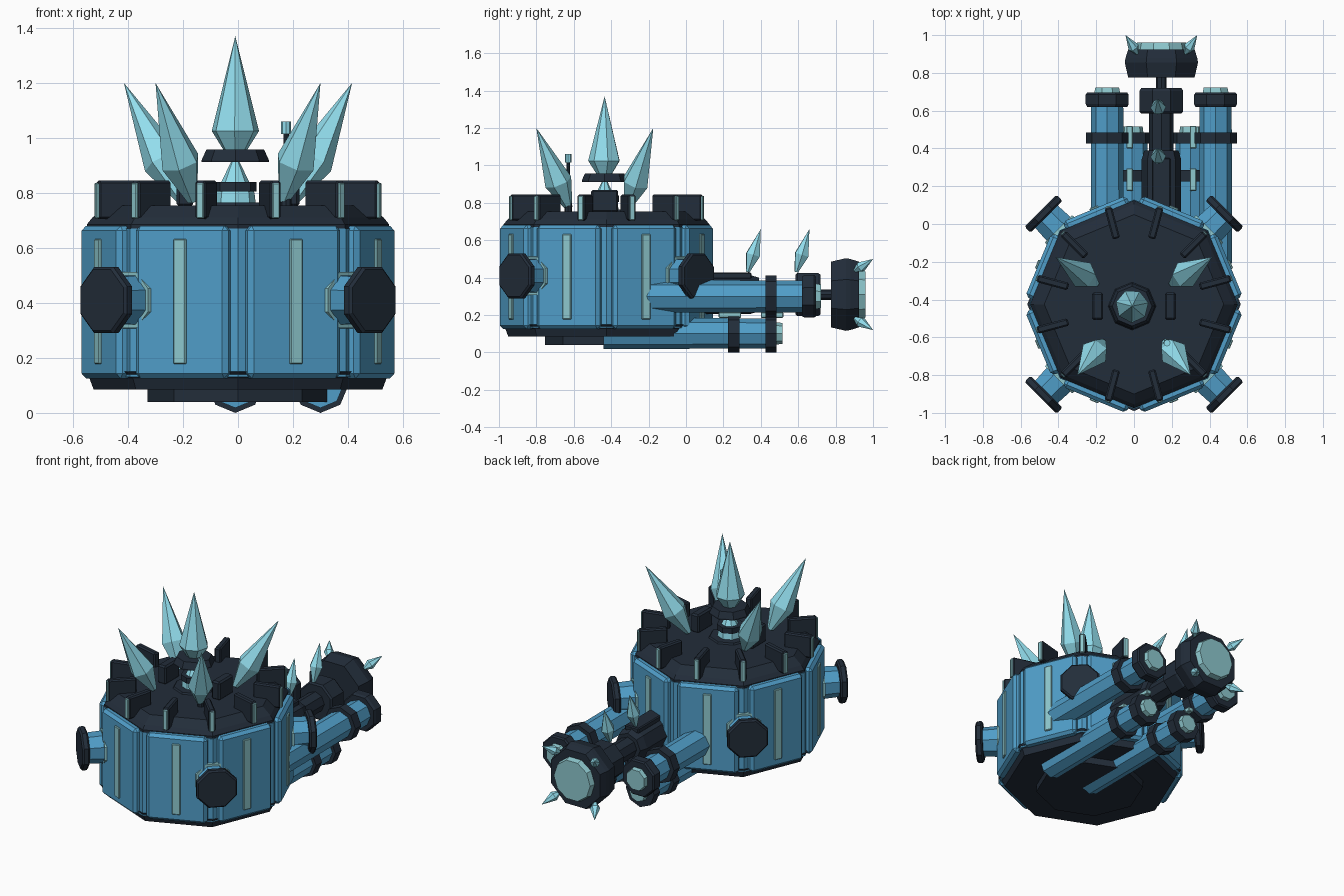
import bpy, bmesh, math
from mathutils import Vector, Matrix

if "Cube" in bpy.data.objects:
    bpy.data.objects.remove(bpy.data.objects["Cube"])

def material(name, rgb):
    m = bpy.data.materials.new(name)
    m.diffuse_color = (*rgb, 1)
    m.use_nodes = True
    m.node_tree.nodes["Principled BSDF"].inputs["Base Color"].default_value = m.diffuse_color
    return m

BLUE = material("blue_plate", (0.08, 0.34, 0.58))
DARK = material("dark_metal", (0.016, 0.026, 0.042))
GLOW = material("pale_crystal", (0.29, 0.73, 0.85))
TEAL = material("pale_strip", (0.27, 0.58, 0.62))
C = Vector((0, -0.425, 0))   # drum centre
O = math.pi / 8

def finish(bm, name, mat):
    bmesh.ops.recalc_face_normals(bm, faces=bm.faces)
    me = bpy.data.meshes.new(name)
    bm.to_mesh(me)
    bm.free()
    me.materials.append(mat)
    ob = bpy.data.objects.new(name, me)
    bpy.context.collection.objects.link(ob)
    return ob

def lathe(name, mat, origin, direction, profile, n=8, phase=0.0):
    """n-sided solid along direction; profile = (distance, radius) pairs, radius 0 = point."""
    d = Vector(direction).normalized()
    x = Vector((1, 0, 0)) if abs(d.z) > 0.99 else Vector((0, 0, 1)).cross(d).normalized()
    y = d.cross(x)
    o = Vector(origin)
    bm = bmesh.new()
    rings = []
    for t, r in profile:
        if r == 0:
            rings.append([bm.verts.new(o + d * t)])
        else:
            rings.append([bm.verts.new(o + d * t + r * (x * math.cos(a) + y * math.sin(a)))
                          for a in (phase + 2 * math.pi * i / n for i in range(n))])
    for a, b in zip(rings, rings[1:]):
        for i in range(n):
            j = (i + 1) % n
            if len(a) == 1:
                bm.faces.new((a[0], b[i], b[j]))
            elif len(b) == 1:
                bm.faces.new((a[i], a[j], b[0]))
            else:
                bm.faces.new((a[i], a[j], b[j], b[i]))
    for ring in (rings[0], rings[-1]):
        if len(ring) > 1:
            bm.faces.new(ring)
    return finish(bm, name, mat)

def box(name, mat, loc, size, rot=0.0, bevel=0.006):
    bm = bmesh.new()
    bmesh.ops.create_cube(bm, size=1)
    bmesh.ops.scale(bm, vec=size, verts=bm.verts)
    if bevel:
        bmesh.ops.bevel(bm, geom=bm.edges[:], offset=bevel, segments=1, affect='EDGES')
    bm.transform(Matrix.Translation(loc) @ Matrix.Rotation(rot, 4, 'Z'))
    return finish(bm, name, mat)

def spike(name, base, tip, r, waist=0.27, n=6, foot=0.25):
    base, tip = Vector(base), Vector(tip)
    L = (tip - base).length
    return lathe(name, GLOW, base, tip - base, [(0, r * foot), (L * waist, r), (L, 0)], n)

def polar(r, a, z):
    return C + Vector((r * math.cos(a), r * math.sin(a), z))

UP = (0, 0, 1)
# Drum: core, stepped base, deck
lathe("drum_core", BLUE, C, UP, [(0.13, 0.555), (0.67, 0.555)])
lathe("base_plate", DARK, C, UP, [(0.085, 0.525), (0.125, 0.54), (0.15, 0.565)])
lathe("base_foot", DARK, C, UP, [(0.04, 0.33), (0.085, 0.33)])
lathe("deck", DARK, C, UP, [(0.66, 0.55), (0.685, 0.55), (0.71, 0.53), (0.755, 0.475)])

# Armour panels with light strips
for i in range(8):
    a = O + i * math.pi / 4
    box(f"armour_panel_{i}", BLUE, polar(0.508, a, 0.403), (0.08, 0.365, 0.555), a, 0.018)
    box(f"panel_strip_{i}", TEAL, polar(0.547, a, 0.405), (0.022, 0.05, 0.455), a, 0.004)

# Radial deck fins with lit outer edges
for i in range(12):
    a = math.radians(15 + 30 * i)
    box(f"deck_fin_{i}", DARK, polar(0.445, a, 0.775), (0.17, 0.04, 0.14), a, 0.008)
    box(f"fin_strip_{i}", TEAL, polar(0.53, a, 0.772), (0.016, 0.028, 0.13), a, 0.004)

# Corner ports
for i in range(4):
    a = math.pi / 4 + i * math.pi / 2
    d = (math.cos(a), math.sin(a), 0)
    o = C + Vector((0, 0, 0.41))
    lathe(f"port_collar_{i}", TEAL, o, d, [(0.5, 0.115), (0.565, 0.11)], 8, O)
    lathe(f"port_tube_{i}", BLUE, o, d, [(0.5, 0.1), (0.67, 0.09)], 8, O)
    lathe(f"port_flange_{i}", DARK, o, d, [(0.655, 0.12), (0.665, 0.13), (0.69, 0.13), (0.7, 0.12)], 8, O)

# Central crystal on its pedestal
P = Vector((-0.01, -0.435, 0))
lathe("pedestal_plate", DARK, P, UP, [(0.75, 0.13), (0.765, 0.12)])
lathe("pedestal_cone", GLOW, P, UP, [(0.755, 0.075), (0.8, 0.07), (0.92, 0.012)])
lathe("pedestal_ring", DARK, P, UP, [(0.805, 0.078), (0.84, 0.078)])
lathe("crystal_collar", DARK, P, UP, [(0.912, 0.122), (0.92, 0.122), (0.958, 0.105)])
lathe("main_crystal", GLOW, P, UP, [(0.95, 0.04), (1.025, 0.088), (1.37, 0)], 7, 0.2)
for s in (-1, 1):
    box(f"deck_block_{s}", DARK, (s * 0.193, -0.435, 0.81), (0.06, 0.145, 0.12), 0, 0.01)
    # Leaning crystals
    spike(f"front_crystal_{s}", (s * 0.165, -0.625, 0.77), (s * 0.30, -0.80, 1.2), 0.075, 0.33)
    spike(f"rear_crystal_{s}", (s * 0.2, -0.315, 0.77), (s * 0.415, -0.175, 1.2), 0.075, 0.33)

# Antenna
lathe("antenna_rod", DARK, (0.175, -0.63, 0), UP, [(0.75, 0.02), (0.86, 0.02), (0.87, 0.01), (1.02, 0.01)])
lathe("antenna_tip", GLOW, (0.175, -0.63, 0), UP, [(1.015, 0.018), (1.06, 0.018)])

# Side barrels: upper pair and lower pair around the gun axis
GX, Y = 0.145, (0, 1, 0)
for s in (-1, 1):
    o = (GX + s * 0.287, 0, 0.3)
    lathe(f"upper_barrel_{s}", BLUE, o, Y, [(-0.26, 0.06), (-0.2, 0.088), (0.64, 0.085)])
    lathe(f"upper_barrel_band_{s}", DARK, o, Y, [(0.425, 0.112), (0.485, 0.112)])
    lathe(f"upper_muzzle_{s}", DARK, o, Y, [(0.62, 0.115), (0.635, 0.123), (0.685, 0.123), (0.695, 0.115)], 8, O)
    lathe(f"upper_muzzle_light_{s}", TEAL, o, Y, [(0.69, 0.075), (0.722, 0.068)], 8, O)
    o = (GX + s * 0.155, 0, 0.102)
    lathe(f"lower_barrel_{s}", BLUE, o, Y, [(-0.44, 0.084), (0.47, 0.08)])
    for y in (0.255, 0.455):
        lathe(f"lower_barrel_band_{s}", DARK, o, Y, [(y - 0.03, 0.102), (y + 0.03, 0.102)])
    lathe(f"lower_muzzle_light_{s}", TEAL, o, Y, [(0.48, 0.06), (0.515, 0.056)])
    for y in (0.235, 0.46):
        box(f"barrel_strip_{s}", TEAL, (GX + s * 0.168, y, 0.2), (0.035, 0.12, 0.03), 0, 0.004)

# Central gun
G = (GX, 0, 0.31)
lathe("gun_breech", DARK, G, Y, [(-0.05, 0.105), (0.34, 0.105), (0.39, 0.09)])
lathe("gun_tube", DARK, G, Y, [(0.35, 0.065), (0.6, 0.065)])
lathe("gun_sleeve", DARK, G, Y, [(0.585, 0.115), (0.595, 0.125), (0.705, 0.125), (0.72, 0.115)], 8, O)
lathe("gun_neck", DARK, G, Y, [(0.71, 0.028), (0.79, 0.028)])
lathe("gun_head", DARK, G, Y, [(0.775, 0.19), (0.855, 0.21), (0.88, 0.205), (0.925, 0.19)], 8, O)
lathe("gun_lens", TEAL, G, Y, [(0.92, 0.14), (0.96, 0.13)], 10)
box("gun_top_rail", DARK, (GX, 0.18, 0.41), (0.1, 0.34, 0.035))

# Crystals on the gun
for i, y in enumerate((0.33, 0.59)):
    spike(f"gun_crystal_{i}", (GX - 0.015, y, 0.43), (GX - 0.02, y + 0.07, 0.66), 0.042, 0.4)
for sx in (-1, 1):
    for sz in (-1, 1):
        spike("head_crystal", (GX + sx * 0.125, 0.9, 0.31 + sz * 0.125),
              (GX + sx * 0.19, 1.0, 0.31 + sz * 0.19), 0.03, 0.35)
